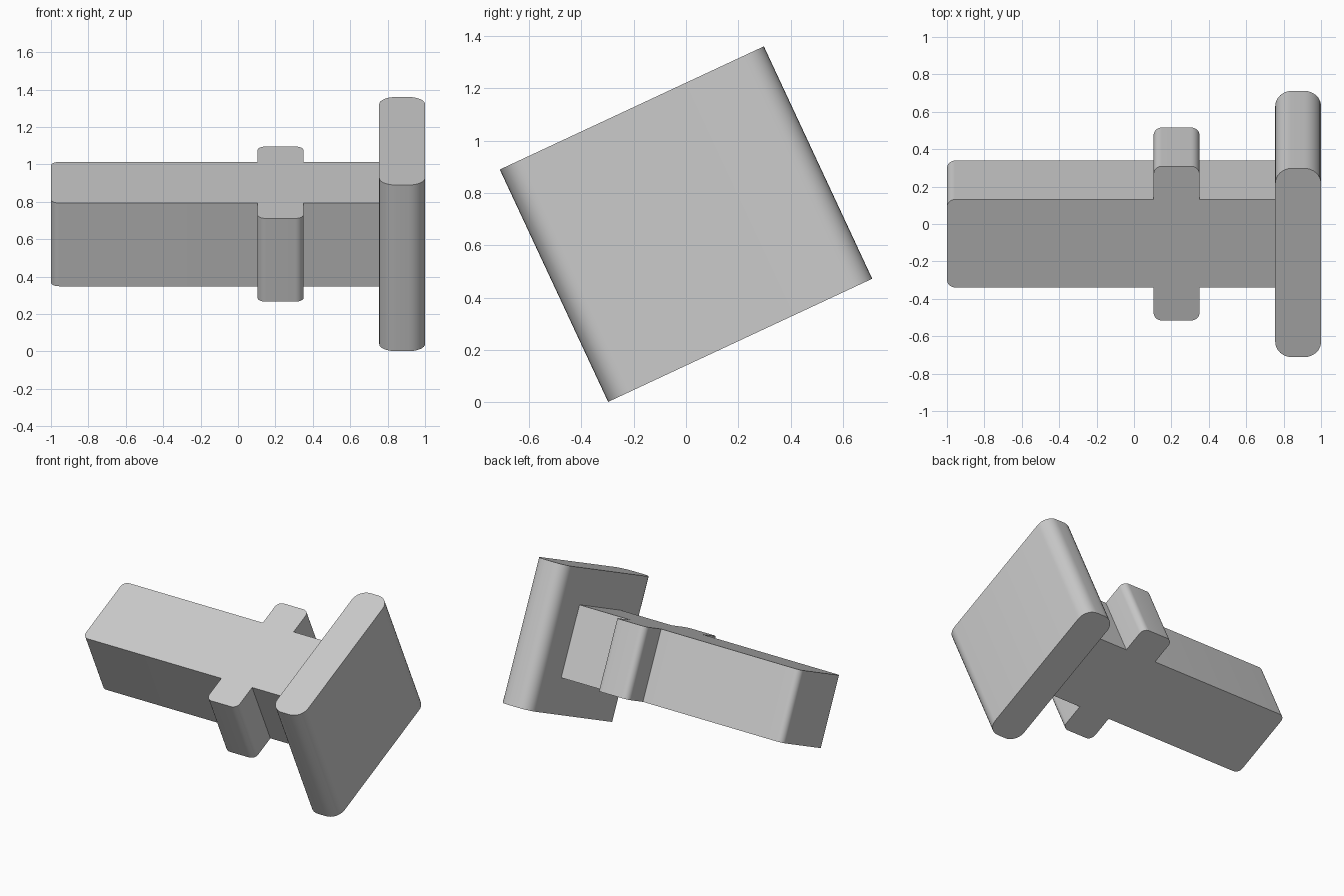
import bpy, bmesh
from math import radians, sin, cos, pi
from mathutils import Matrix

if "Cube" in bpy.data.objects:
    bpy.data.objects.remove(bpy.data.objects["Cube"])

GREY = (0.6, 0.6, 0.6, 1)
mat = bpy.data.materials.new("light grey")
mat.use_nodes = True
mat.diffuse_color = GREY
mat.node_tree.nodes["Principled BSDF"].inputs["Base Color"].default_value = GREY

# The whole model is tipped about its long axis
TILT = Matrix.Translation((0, 0, 0.681)) @ Matrix.Rotation(radians(25), 4, "X")


def prism(name, outline, height):
    """Extrude a plan outline of (x, y, corner radius) points."""
    bm = bmesh.new()
    ring = []
    n = len(outline)
    for i, (x, y, r) in enumerate(outline):
        if not r:
            ring.append((x, y))
            continue
        (px, py, _), (nx, ny, _) = outline[i - 1], outline[(i + 1) % n]
        # unit directions towards both neighbours; all corners are square
        a = ((px > x) - (px < x), (py > y) - (py < y))
        b = ((nx > x) - (nx < x), (ny > y) - (ny < y))
        for k in range(9):
            t = k / 8 * pi / 2
            u, v = r * (1 - sin(t)), r * (1 - cos(t))
            ring.append((x + a[0] * u + b[0] * v, y + a[1] * u + b[1] * v))
    face = bm.faces.new([bm.verts.new((x, y, -height / 2)) for x, y in ring])
    top = bmesh.ops.extrude_face_region(bm, geom=[face])["geom"]
    bmesh.ops.translate(bm, vec=(0, 0, height),
                        verts=[g for g in top if isinstance(g, bmesh.types.BMVert)])
    bmesh.ops.recalc_face_normals(bm, faces=bm.faces)
    mesh = bpy.data.meshes.new(name)
    bm.to_mesh(mesh)
    bm.free()
    mesh.materials.append(mat)
    ob = bpy.data.objects.new(name, mesh)
    bpy.context.collection.objects.link(ob)
    ob.matrix_world = TILT
    bpy.ops.object.select_all(action="DESELECT")
    ob.select_set(True)
    bpy.context.view_layer.objects.active = ob
    bpy.ops.object.shade_smooth_by_angle(angle=radians(30))


# Long bar with a flush cross collar: one side, then its mirror
bar, collar, r = 0.26, 0.455, 0.045
side = [(-1, -bar, r), (0.105, -bar, 0), (0.105, -collar, r),
        (0.35, -collar, r), (0.35, -bar, 0), (0.755, -bar, 0)]
prism("bar_and_collar", side + [(x, -y, c) for x, y, c in reversed(side)], 0.491)

# Large end block with rounded long edges
prism("end_block", [(0.755, -0.557, 0.09), (1, -0.557, 0.09),
                    (1, 0.557, 0.09), (0.755, 0.557, 0.09)], 0.98)
